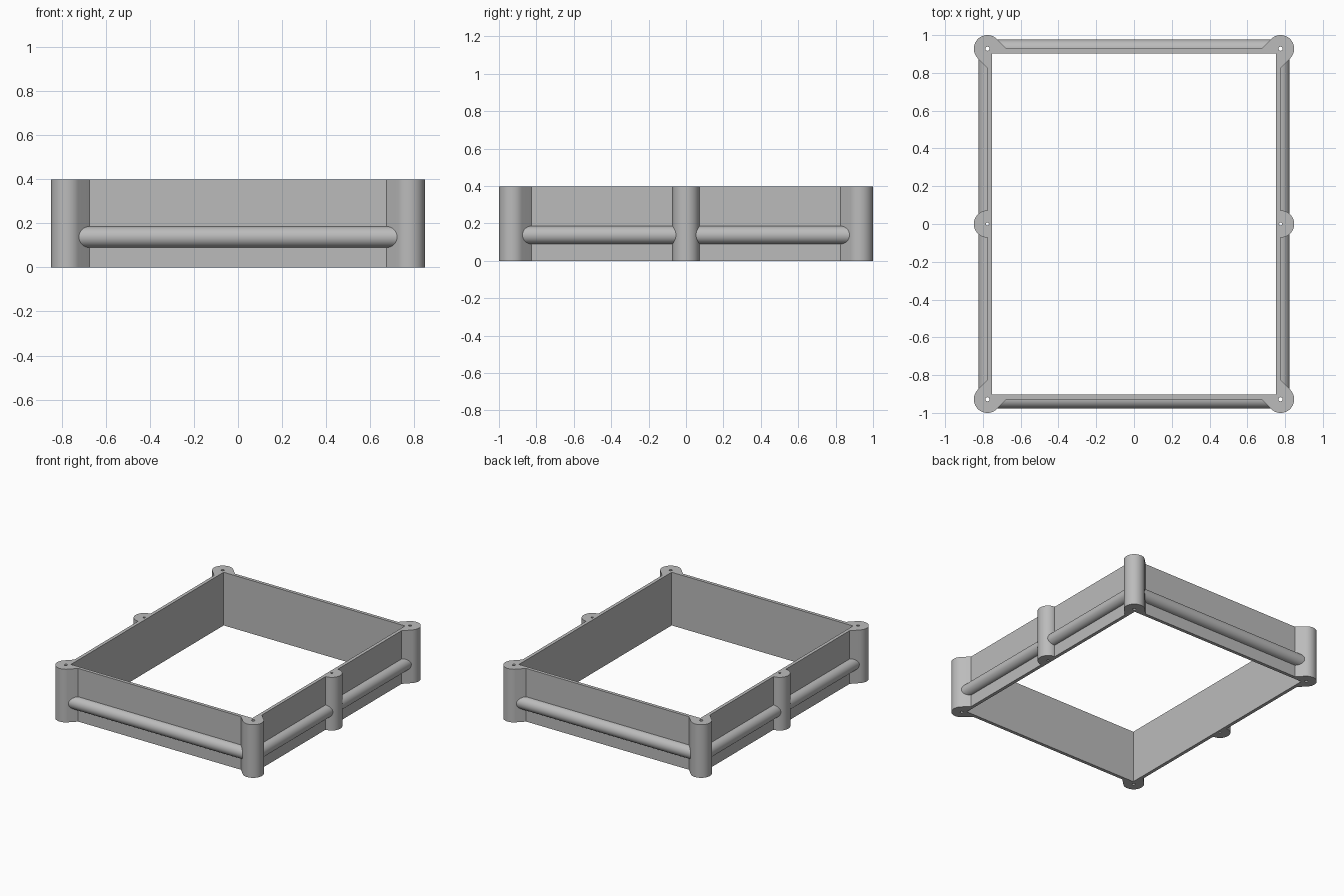
import bpy, bmesh
from math import sin, cos, pi, radians, sqrt
from mathutils import Matrix, Vector

CX, CY = 0.776, 0.928      # post centres, also the outer wall planes
R = 0.072                  # post radius
HEIGHT = 0.398
WALL = 0.025
RAIL_R, RAIL_Z = 0.048, 0.138

if "Cube" in bpy.data.objects:
    bpy.data.objects.remove(bpy.data.objects["Cube"], do_unlink=True)

grey = bpy.data.materials.new("light grey")
grey.use_nodes = True
colour = (0.5, 0.5, 0.5, 1)
grey.diffuse_color = colour
grey.node_tree.nodes["Principled BSDF"].inputs["Base Color"].default_value = colour


def prism(name, outline, depth, matrix=Matrix()):
    """Extrude a 2D outline along local z and place it."""
    bm = bmesh.new()
    face = bm.faces.new([bm.verts.new((x, y, 0)) for x, y in outline])
    out = bmesh.ops.extrude_face_region(bm, geom=[face])["geom"]
    bmesh.ops.translate(bm, vec=(0, 0, depth),
                        verts=[v for v in out if isinstance(v, bmesh.types.BMVert)])
    bm.transform(matrix)
    bmesh.ops.recalc_face_normals(bm, faces=bm.faces)
    mesh = bpy.data.meshes.new(name)
    bm.to_mesh(mesh)
    bm.free()
    mesh.materials.append(grey)
    ob = bpy.data.objects.new(name, mesh)
    bpy.context.collection.objects.link(ob)
    return ob


def arc(x, y, r, start, end, steps):
    angles = [radians(start + (end - start) * i / steps) for i in range(steps + 1)]
    return [(x + r * cos(a), y + r * sin(a)) for a in angles]


def circle(x, y, r, steps=24):
    return arc(x, y, r, 0, 360, steps)[:-1]


def select_only(ob):
    bpy.ops.object.select_all(action="DESELECT")
    ob.select_set(True)
    bpy.context.view_layer.objects.active = ob


def cut(ob, cutter):
    cutter.hide_render = True
    mod = ob.modifiers.new("cut", "BOOLEAN")
    mod.operation, mod.solver, mod.object = "DIFFERENCE", "EXACT", cutter
    select_only(ob)
    bpy.ops.object.modifier_apply(modifier=mod.name)
    bpy.data.objects.remove(cutter, do_unlink=True)


# Frame outline: half-round middle posts, corner posts with 45 degree webs
web = R * sqrt(2)
corner = [(CX, CY - web)] + arc(CX, CY, R, -45, 135, 32) + [(CX - web, CY)]
quarter = arc(CX, 0, R, 0, 90, 16) + corner
left_back = [(-x, y) for x, y in reversed(quarter)]
half = quarter + left_back
outline = half + [(-x, -y) for x, y in half if y > 1e-6 or x > 0][1:]
clean = []
for p in outline:
    if all((Vector(p) - Vector(q)).length > 1e-5 for q in clean):
        clean.append(p)
frame = prism("frame", clean, HEIGHT)

# Open middle
ix, iy = CX - WALL, CY - WALL
cut(frame, prism("opening", [(-ix, -iy), (ix, -iy), (ix, iy), (-ix, iy)],
                 HEIGHT + 0.2, Matrix.Translation((0, 0, -0.1))))

# Screw holes through the posts
for x in (-CX, CX):
    for y, r in ((-CY, 0.011), (0, 0.008), (CY, 0.011)):
        cut(frame, prism("drill", circle(x, y, r), HEIGHT + 0.2,
                         Matrix.Translation((0, 0, -0.1))))

# Rounded slot in one side wall; local axes map to y, z, x
to_x = Matrix(((0, 0, 1, 0), (1, 0, 0, 0), (0, 1, 0, 0), (0, 0, 0, 1)))
slot = arc(-0.617, 0.293, 0.041, -90, 90, 16) + arc(-0.765, 0.293, 0.041, 90, 270, 16)
cut(frame, prism("slot_cutter", slot, 0.2, Matrix.Translation((CX - 0.1, 0, 0)) @ to_x))

# Half-round rails, rooted in the wall and ending inside the posts
profile = arc(0, 0, RAIL_R, -90, 90, 24) + [(-0.01, RAIL_R), (-0.01, -RAIL_R)]
inset = 0.03
parts = [frame]


def rail(name, middle, length, turn):
    along_y = Matrix(((1, 0, 0, 0), (0, 0, 1, -length / 2), (0, 1, 0, 0), (0, 0, 0, 1)))
    place = Matrix.Translation((*middle, RAIL_Z)) @ Matrix.Rotation(turn, 4, "Z")
    parts.append(prism(name, profile, length, place @ along_y))


rail("front_rail", (0, -CY), 2 * (CX - inset), -pi / 2)
rail("back_rail", (0, CY), 2 * (CX - inset), pi / 2)
for side, x, turn in (("left", CX, 0), ("right", -CX, pi)):
    for end, y in (("front", -CY / 2), ("back", CY / 2)):
        rail(f"{side}_{end}_rail", (x, y), CY - 2 * inset, turn)

for ob in parts:
    select_only(ob)
    bpy.ops.object.shade_smooth_by_angle(angle=radians(30))
